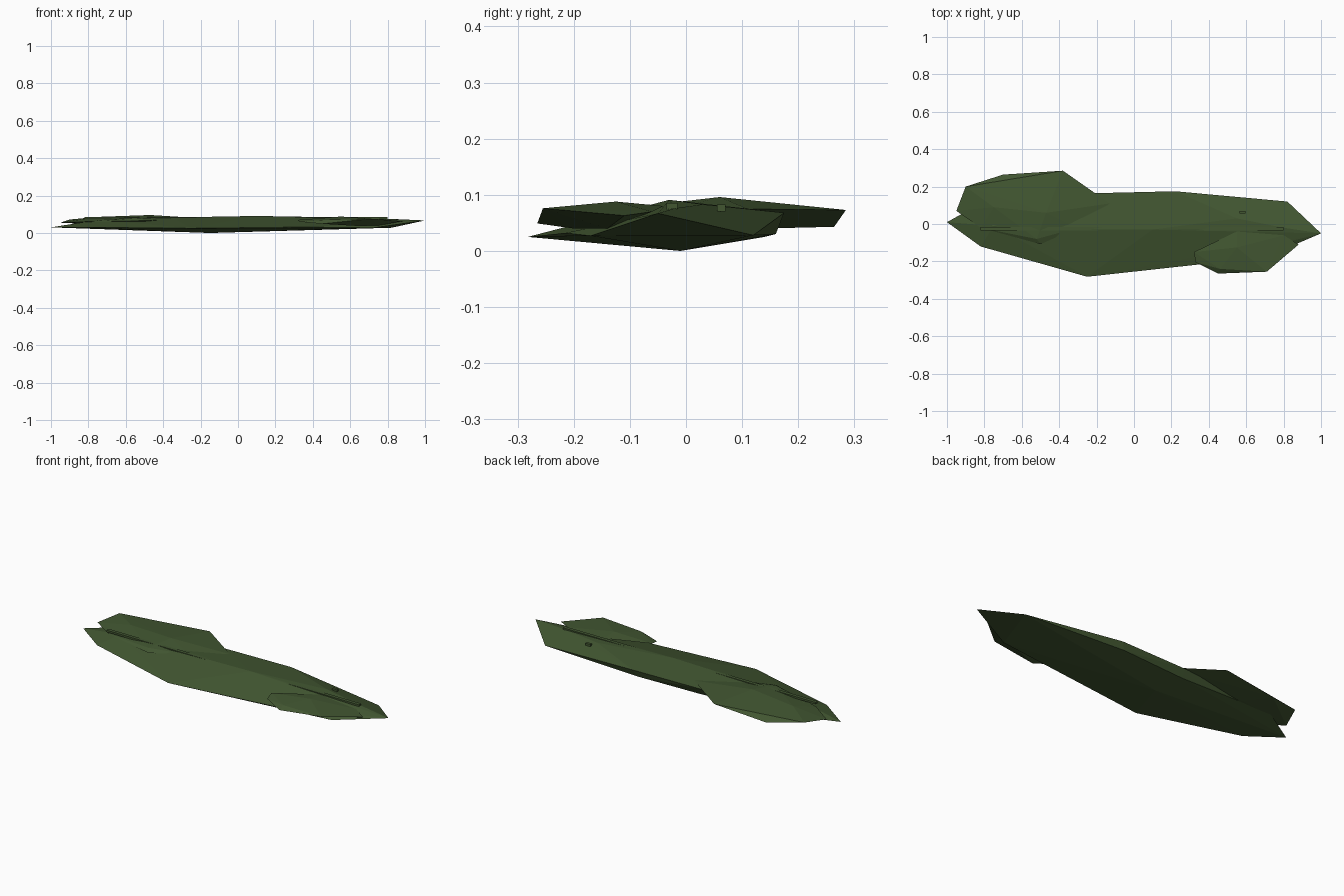
import bpy
import bmesh

if "Cube" in bpy.data.objects:
    bpy.data.objects.remove(bpy.data.objects["Cube"], do_unlink=True)

moss = bpy.data.materials.new("moss_green")
moss.use_nodes = True
green = (0.054, 0.094, 0.031, 1)
moss.diffuse_color = green
moss.node_tree.nodes["Principled BSDF"].inputs["Base Color"].default_value = green


def finish(name, bm):
    bmesh.ops.recalc_face_normals(bm, faces=bm.faces)
    mesh = bpy.data.meshes.new(name)
    bm.to_mesh(mesh)
    bm.free()
    mesh.materials.append(moss)
    obj = bpy.data.objects.new(name, mesh)
    bpy.context.collection.objects.link(obj)
    return obj


def faceted_slab(name, rim, crown, keel):
    """Convex faceted slab from its rim, upper and lower corner points."""
    bm = bmesh.new()
    for p in rim + crown + keel:
        bm.verts.new(p)
    hull = bmesh.ops.convex_hull(bm, input=bm.verts)
    loose = [v for v in bm.verts if not v.link_faces]
    bmesh.ops.delete(bm, geom=loose, context='VERTS')
    return finish(name, bm)


def strip(name, x0, x1, y0, y1, z0, z1):
    bm = bmesh.new()
    bmesh.ops.create_cube(bm, size=1)
    for v in bm.verts:
        v.co.x = x1 if v.co.x > 0 else x0
        v.co.y = y1 if v.co.y > 0 else y0
        v.co.z = z1 if v.co.z > 0 else z0
    return finish(name, bm)


# Long central slab
faceted_slab(
    "main_slab",
    rim=[(-1, .01, .03), (-.82, -.12, .03), (-.25, -.282, .025),
         (.36, -.215, .032), (.72, -.17, .027), (1, -.05, .067),
         (.82, .12, .028), (.22, .175, .068), (-.2, .165, .068),
         (-.8, .12, .05)],
    crown=[(.1, -.03, .091), (.55, .03, .083), (.8, -.02, .076),
           (-.35, -.03, .083), (-.75, -.01, .07)],
    keel=[(-.15, -.01, 0), (.2, .16, .03), (-.2, .14, .025)])

# Raised slab at the back right corner
faceted_slab(
    "back_slab",
    rim=[(-.95, .07, .055), (-.9, .2, .072), (-.7, .264, .043),
         (-.38, .285, .073), (-.13, .11, .075), (-.3, -.02, .075),
         (-.5, -.108, .066), (-.82, -.02, .06)],
    crown=[(-.47, .06, .096), (-.75, .09, .086), (-.52, -.08, .08)],
    keel=[(-.6, .14, .04), (-.5, -.03, .05)])

# Smaller slab at the front left corner
faceted_slab(
    "front_slab",
    rim=[(.32, -.15, .07), (.33, -.205, .06), (.45, -.265, .049),
         (.71, -.255, .076), (.88, -.11, .063), (.8, -.06, .07),
         (.55, -.04, .08)],
    crown=[(.55, -.125, .088), (.46, -.24, .07)],
    keel=[(.6, -.2, .04), (.75, -.14, .04)])

# Narrow ridge running lengthwise, and a small nub beside it
strip("long_ridge", -.82, .8, -.035, -.015, .074, .085)
strip("small_nub", .565, .595, .055, .07, .07, .083)
